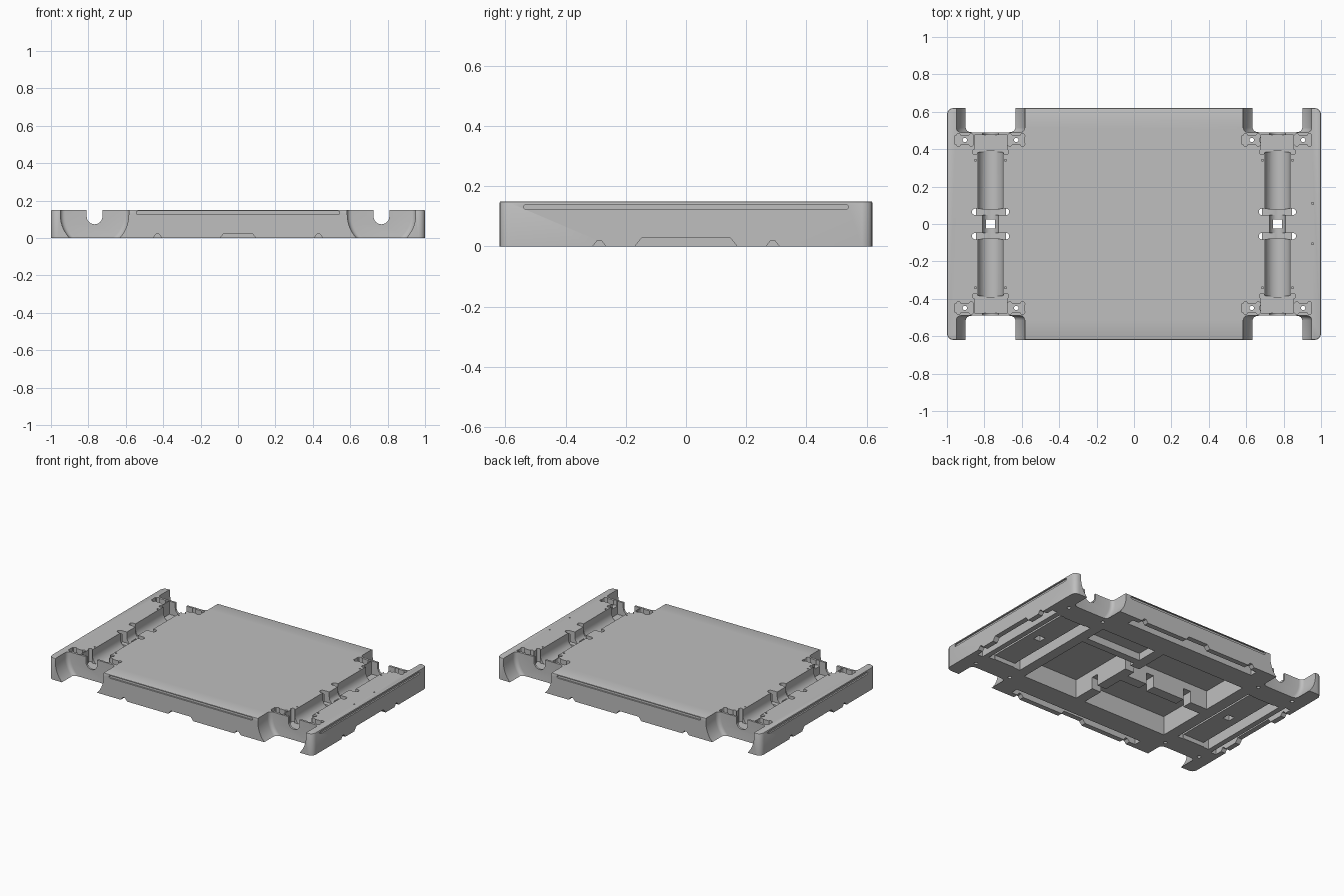
import bpy, bmesh, math
from mathutils import Vector

old = bpy.data.objects.get("Cube")
if old:
    bpy.data.objects.remove(old, do_unlink=True)

grey = bpy.data.materials.new("warm_grey_plastic")
grey.use_nodes = True
COLOR = (0.52, 0.52, 0.52, 1)
grey.diffuse_color = COLOR
grey.node_tree.nodes["Principled BSDF"].inputs["Base Color"].default_value = COLOR

HX, HY, H = 1.0, 0.62, 0.15      # half length, half width, height
AXLE, AXLE_Z = 0.767, 0.115
OVER = 0.25                      # cutters rise above the deck
BOTH = (-1, 1)


def make_object(name, bm):
    bmesh.ops.recalc_face_normals(bm, faces=bm.faces[:])
    mesh = bpy.data.meshes.new(name)
    bm.to_mesh(mesh)
    bm.free()
    ob = bpy.data.objects.new(name, mesh)
    bpy.context.collection.objects.link(ob)
    return ob


def prism(name, profile, axis, lo, hi, fillet=0):
    """Extrude a 2D profile along an axis; fillet rounds the rim of the lo end."""
    place = {"x": lambda u, v, w: (w, u, v),
             "y": lambda u, v, w: (u, w, v),
             "z": lambda u, v, w: (u, v, w)}[axis]
    bm = bmesh.new()
    near = bm.faces.new([bm.verts.new(place(u, v, lo)) for u, v in profile])
    result = bmesh.ops.extrude_face_region(bm, geom=[near], use_keep_orig=True)
    moved = [g for g in result["geom"] if isinstance(g, bmesh.types.BMVert)]
    bmesh.ops.translate(bm, verts=moved, vec=Vector(place(0, 0, hi - lo)))
    bmesh.ops.recalc_face_normals(bm, faces=bm.faces[:])
    if fillet:
        bmesh.ops.bevel(bm, geom=near.edges[:], offset=fillet, segments=4,
                        profile=0.5, affect="EDGES")
    return make_object(name, bm)


def arc(cx, cy, r, start, end, n):
    steps = [math.radians(start + (end - start) * i / n) for i in range(n + 1)]
    return [(cx + r * math.cos(a), cy + r * math.sin(a)) for a in steps]


def circle(cx, cy, r, n=16):
    return arc(cx, cy, r, 0, 360 - 360 / n, n - 1)


def stadium(cx, cy, half, r):
    return arc(cx + half, cy, r, -90, 90, 8) + arc(cx - half, cy, r, 90, 270, 8)


def rect(x0, x1, y0, y1):
    return [(x0, y0), (x1, y0), (x1, y1), (x0, y1)]


def trough(cx, cz, r, n=16):
    """Half round bottom with straight sides, open upwards."""
    return [(cx + r, OVER)] + arc(cx, cz, r, 0, -180, n) + [(cx - r, OVER)]


def trapezoid(c, half, height):
    return [(c - half, -0.02), (c - half, 0), (c - half + height * 0.8, height),
            (c + half - height * 0.8, height), (c + half, 0), (c + half, -0.02)]


# Chassis block with rounded corners and a softened top rim
bm = bmesh.new()
bmesh.ops.create_cube(bm, size=1)
for v in bm.verts:
    v.co = Vector((v.co.x * 2 * HX, v.co.y * 2 * HY, (v.co.z + 0.5) * H))
uprights = [e for e in bm.edges if abs(e.verts[0].co.z - e.verts[1].co.z) > 0.1]
bmesh.ops.bevel(bm, geom=uprights, offset=0.035, segments=4, profile=0.5, affect="EDGES")
rim = [e for e in bm.edges if all(v.co.z > H - 0.001 for v in e.verts)]
bmesh.ops.bevel(bm, geom=rim, offset=0.006, segments=2, profile=0.5, affect="EDGES")
body = make_object("chassis_plate", bm)

cutters = []


def cut(name, *args, **kw):
    cutters.append(prism(name, *args, **kw))


for sx in BOTH:
    ax = sx * AXLE
    # Axle channel: narrow slot right across, wide motor troughs, drain hole
    cut("axle_slot", trough(ax, AXLE_Z, 0.042), "y", -0.55, 0.55)
    cut("drain_hole", rect(ax - 0.025, ax + 0.025, -0.025, 0.025), "z", -0.1, OVER)

    # Underside pockets either side of the axle housing, and a shallow one below it
    for off in (-0.105, 0.1):
        c = ax + sx * off
        cut("axle_side_pocket", rect(c - 0.022, c + 0.022, -0.34, 0.34), "z", -0.05, 0.125)
    cut("axle_under_pocket", rect(ax - 0.11, ax + 0.11, -0.335, 0.335), "z", -0.05, 0.03)

    # Rim slot, decorative groove and bottom notches on each end
    cut("end_rim_slot", rect(*sorted((sx * 0.925, sx * 0.965)), -0.36, 0.36), "z", -0.05, 0.09)
    ends = sorted((sx * 0.99, sx * 1.1))
    cut("end_groove", stadium(0, 0.131, 0.53, 0.009), "x", *ends)
    ends = sorted((sx * 0.94, sx * 1.1))
    cut("end_notch", trapezoid(0, 0.17, 0.028), "x", *ends)
    for y in (-0.288, 0.288):
        cut("end_small_notch", trapezoid(y, 0.022, 0.02), "x", *ends)

    for sy in BOTH:
        # Wheel wells
        if sy > 0:
            span = (0.49, 0.7)
        else:
            span = (-0.49, -0.7)
        cut("wheel_well", trough(ax, 0.125, 0.183, 28)[:], "y", *span, fillet=0.025)

        # Motor trough, bearing slot and gearbox seat
        cut("motor_trough", trough(ax, AXLE_Z, 0.067), "y", *sorted((sy * 0.08, sy * 0.39)))
        cut("bearing_slot", stadium(ax, sy * 0.065, 0.083, 0.017), "z", 0.075, OVER)
        cut("gearbox_seat", rect(ax - 0.087, ax + 0.087, *sorted((sy * 0.385, sy * 0.476))),
            "z", 0.06, OVER)
        # Bone shaped clip recesses with screw holes
        for side in BOTH:
            c, cy = ax + side * 0.137, sy * 0.449
            cut("clip_recess", rect(c - 0.052, c + 0.042, cy - 0.024, cy + 0.024),
                "z", 0.115, OVER)
            for dx in BOTH:
                for dy in BOTH:
                    cut("clip_corner", circle(c + dx * 0.034, cy + dy * 0.021, 0.0125),
                        "z", 0.115, OVER)
            cut("clip_screw_hole", circle(c, cy, 0.012), "z", -0.1, OVER)
            cut("seat_corner", circle(ax + side * 0.083, sy * 0.385, 0.014), "z", 0.06, OVER)
            cut("pin_hole", circle(ax + side * 0.08, sy * 0.34, 0.006, 10), "z", 0.135, OVER)

for y in (-0.105, 0.11):
    cut("indicator_hole", circle(0.955, y, 0.006, 10), "z", 0.12, OVER)

for sy in BOTH:
    # Long sides: groove, rim slot and bottom notches
    faces = sorted((sy * 0.61, sy * 0.7))
    cut("side_groove", stadium(0, 0.134, 0.535, 0.009), "y", *faces)
    cut("side_rim_slot", rect(-0.5, 0.5, *sorted((sy * 0.535, sy * 0.585))), "z", -0.05, 0.09)
    faces = sorted((sy * 0.56, sy * 0.7))
    cut("side_notch", trapezoid(0, 0.095, 0.025), "y", *faces)
    for x in (-0.43, 0.43):
        cut("side_small_notch", trapezoid(x, 0.024, 0.02), "y", *faces)
    # Twin long bays under the deck
    cut("long_bay", rect(-0.56, 0.08, *sorted((sy * 0.035, sy * 0.38))), "z", -0.05, 0.13)

# Square bay and cable passages under the deck
cut("square_bay", rect(0.15, 0.57, -0.38, 0.18), "z", -0.05, 0.13)
cut("small_bay", rect(0.15, 0.57, 0.23, 0.38), "z", -0.05, 0.05)
for y in (-0.2, 0.12):
    cut("cable_gap", rect(0.06, 0.17, y - 0.025, y + 0.025), "z", -0.05, 0.08)
for x in (-0.4, -0.1):
    cut("bay_gap", rect(x - 0.03, x + 0.03, -0.06, 0.06), "z", -0.05, 0.08)

# Carve every cutter out of the block, then keep only the result
for cutter in cutters:
    cutter.hide_render = True
    mod = body.modifiers.new(cutter.name, "BOOLEAN")
    mod.operation = "DIFFERENCE"
    mod.solver = "EXACT"
    mod.object = cutter
bpy.context.view_layer.update()
carved = bpy.data.meshes.new_from_object(body.evaluated_get(bpy.context.evaluated_depsgraph_get()))
body.modifiers.clear()
body.data = carved
for cutter in cutters:
    bpy.data.objects.remove(cutter, do_unlink=True)

carved.materials.clear()
carved.materials.append(grey)
carved.polygons.foreach_set("material_index", [0] * len(carved.polygons))
bpy.ops.object.select_all(action="DESELECT")
body.select_set(True)
bpy.context.view_layer.objects.active = body
bpy.ops.object.shade_smooth_by_angle(angle=math.radians(30))
